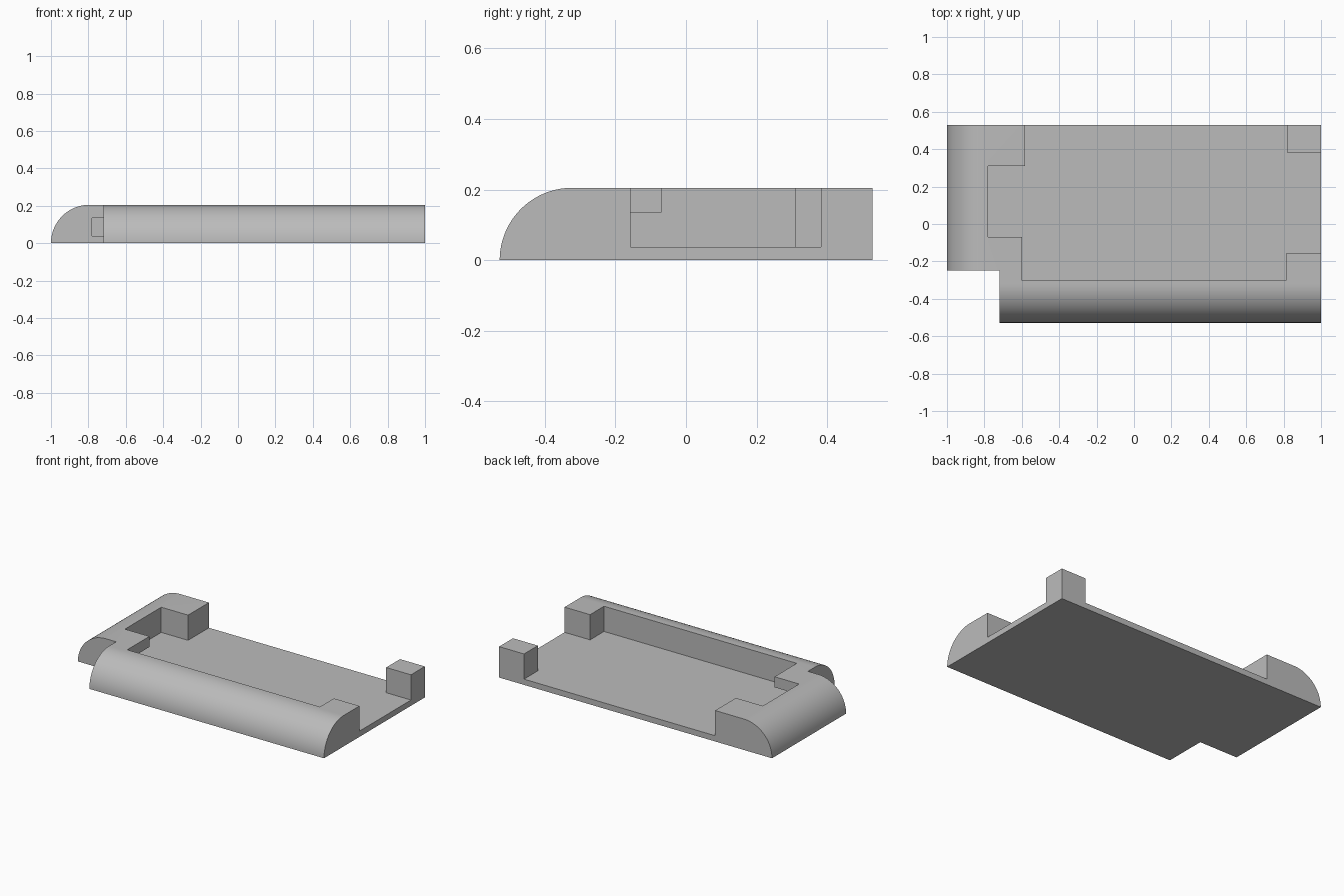
import bpy, bmesh, math
from mathutils import Vector

cube = bpy.data.objects.get("Cube")
if cube:
    bpy.data.objects.remove(cube, do_unlink=True)

HEIGHT, FLOOR, ROOF = 0.205, 0.038, 0.135
HALF_X, HALF_Y = 1.0, 0.528

grey = bpy.data.materials.new("mid_grey")
grey.use_nodes = True
colour = (0.5, 0.5, 0.5, 1)
grey.diffuse_color = colour
grey.node_tree.nodes["Principled BSDF"].inputs["Base Color"].default_value = colour


def prism(name, points, sweep):
    """Extrude a closed outline of 3D points along a vector."""
    bm = bmesh.new()
    face = bm.faces.new([bm.verts.new(p) for p in points])
    result = bmesh.ops.extrude_face_region(bm, geom=[face])
    moved = [v for v in result["geom"] if isinstance(v, bmesh.types.BMVert)]
    bmesh.ops.translate(bm, verts=moved, vec=Vector(sweep))
    bmesh.ops.recalc_face_normals(bm, faces=bm.faces)
    mesh = bpy.data.meshes.new(name)
    bm.to_mesh(mesh)
    bm.free()
    mesh.materials.append(grey)
    obj = bpy.data.objects.new(name, mesh)
    bpy.context.collection.objects.link(obj)
    return obj


def plan(name, outline, low, high):
    """Vertical prism over a plan outline."""
    return prism(name, [(x, y, low) for x, y in outline], (0, 0, high - low))


def box(x0, x1, y0, y1):
    return [(x0, y0), (x1, y0), (x1, y1), (x0, y1)]


def quarter_round(edge, steps=24):
    """Rounded edge rising inward from the ground to the flat top."""
    angles = [math.pi / 2 * i / steps for i in range(steps + 1)]
    return [(edge + HEIGHT * (1 - math.cos(a)), HEIGHT * math.sin(a)) for a in angles]


# Slab with a rounded front edge
profile = quarter_round(-HALF_Y) + [(HALF_Y, HEIGHT), (HALF_Y, 0)]
tray = prism("tray_body", [(-HALF_X, y, z) for y, z in profile], (2 * HALF_X, 0, 0))

# Rounded right edge
arc = quarter_round(-HALF_X)
outside = [(-1.1, -0.1), (-HALF_X, -0.1)] + arc + [(arc[-1][0], 0.3), (-1.1, 0.3)]
edge_cutter = prism("edge_cutter", [(x, -0.7, z) for x, z in outside], (0, 1.4, 0))

# Missing front corner
notch_cutter = plan("notch_cutter", box(-1.2, -0.72, -0.7, -0.248), -0.1, 0.3)

# Open recess, leaving the rails and corner posts standing
recess = [(-0.78, 0.31), (-0.78, -0.07), (-0.6, -0.07), (-0.6, -0.303),
          (0.813, -0.303), (0.813, -0.157), (1.1, -0.157), (1.1, 0.383),
          (0.818, 0.383), (0.818, 0.6), (-0.583, 0.6), (-0.583, 0.31)]
recess_cutter = plan("recess_cutter", recess, FLOOR, 0.3)

# Pocket beneath the corner overhang, opening into the notch
pocket_cutter = plan("pocket_cutter", box(-0.78, -0.5, -0.303, 0), FLOOR, ROOF)

bpy.context.view_layer.objects.active = tray
for cutter in (edge_cutter, notch_cutter, recess_cutter, pocket_cutter):
    cutter.hide_render = True
    mod = tray.modifiers.new(cutter.name, "BOOLEAN")
    mod.operation = "DIFFERENCE"
    mod.solver = "EXACT"
    mod.object = cutter
    bpy.ops.object.modifier_apply(modifier=mod.name)
    bpy.data.objects.remove(cutter, do_unlink=True)

# Smooth rounds, crisp edges
bpy.ops.object.select_all(action="DESELECT")
tray.select_set(True)
bpy.ops.object.shade_smooth_by_angle(angle=math.radians(30))
